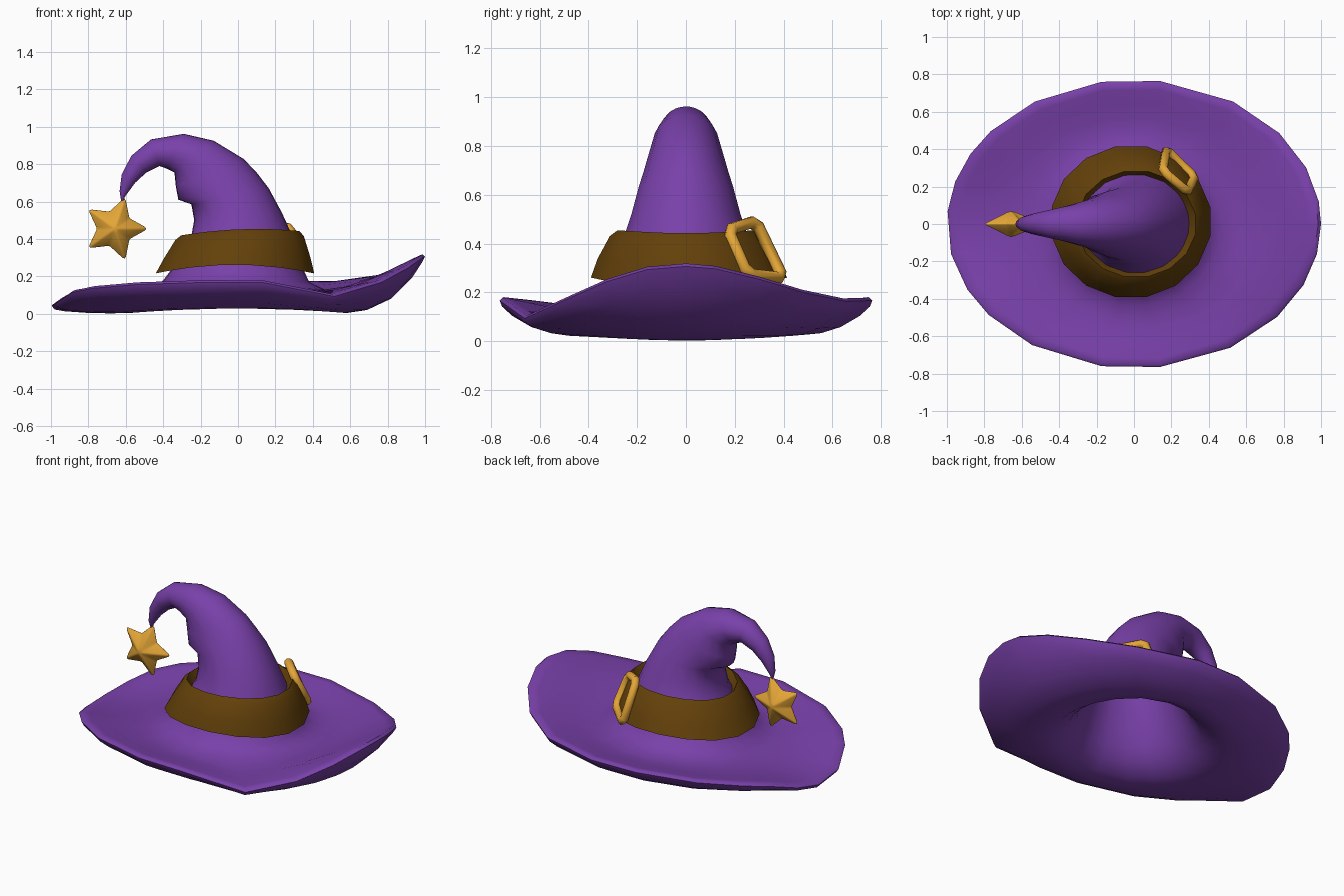
import bpy, bmesh, math
from mathutils import Vector

if "Cube" in bpy.data.objects:
    bpy.data.objects.remove(bpy.data.objects["Cube"])

def material(name, rgb):
    m = bpy.data.materials.new(name)
    m.diffuse_color = (*rgb, 1)
    m.use_nodes = True
    m.node_tree.nodes["Principled BSDF"].inputs["Base Color"].default_value = m.diffuse_color
    return m

PURPLE = material("purple felt", (0.190, 0.052, 0.40))
BROWN = material("brown leather", (0.125, 0.052, 0.003))
GOLD = material("gold metal", (0.78, 0.38, 0.038))

def finish(bm, name, mat, angle):
    bmesh.ops.recalc_face_normals(bm, faces=bm.faces)
    me = bpy.data.meshes.new(name)
    bm.to_mesh(me)
    bm.free()
    ob = bpy.data.objects.new(name, me)
    bpy.context.collection.objects.link(ob)
    me.materials.append(mat)
    smooth(ob, angle)
    return ob

def smooth(ob, angle):
    bpy.ops.object.select_all(action='DESELECT')
    ob.select_set(True)
    bpy.context.view_layer.objects.active = ob
    bpy.ops.object.shade_smooth_by_angle(angle=math.radians(angle))

def loft(rings, name, mat, closed=False, angle=50):
    """Skin a list of equal-length rings; cap the ends unless closed."""
    bm = bmesh.new()
    vs = [[bm.verts.new(p) for p in r] for r in rings]
    n = len(vs[0])
    pairs = list(zip(vs, vs[1:])) + ([(vs[-1], vs[0])] if closed else [])
    for a, b in pairs:
        for i in range(n):
            j = (i + 1) % n
            bm.faces.new((a[i], a[j], b[j], b[i]))
    if not closed:
        bm.faces.new(vs[0])
        bm.faces.new(vs[-1])
    return finish(bm, name, mat, angle)

def lerp_table(table, x):
    for (x0, y0), (x1, y1) in zip(table, table[1:]):
        if x <= x1:
            return y0 + (y1 - y0) * (x - x0) / (x1 - x0)
    return table[-1][1]

# Hat: bent cone and wavy brim as one hollow shell
ANG = [math.radians(d) for d in (0, 9, 23, 39, 58, 82, 100, 122, 140, 151, 163, 175, 192,
                                 207, 219, 237, 260, 278, 301, 320, 335, 348)]
# cone sections: left x, left z, right x, right z, half depth
CONE = [(-.612, .60, -.625, .605, .006), (-.605, .625, -.633, .655, .02),
        (-.55, .70, -.622, .745, .04), (-.49, .755, -.57, .845, .057),
        (-.42, .79, -.465, .932, .077), (-.385, .777, -.29, .962, .102),
        (-.34, .755, -.13, .925, .129), (-.333, .68, .03, .828, .155),
        (-.32, .61, .10, .755, .176), (-.25, .585, .165, .67, .195),
        (-.235, .50, .235, .54, .225), (-.25, .42, .28, .44, .255),
        (-.34, .26, .34, .26, .33), (-.40, .18, .38, .17, .38)]
# rim height by angle from the right-hand tip, in degrees; the front dips lower
FRONT = [(0, .318), (12, .305), (25, .255), (40, .18), (59, .105), (82, .178),
         (100, .18), (123, .168), (141, .148), (153, .125), (168, .065), (180, .05)]
BACK = [(0, .318), (12, .305), (23, .265), (39, .21), (58, .175)] + FRONT[5:]
# brim rows: x radius, y radius, rim share, extra height (fairly flat top, bowed underside)
TOP = [(.47, .44, 0, .085), (.56, .50, .1, .06), (.69, .57, .34, .037), (.82, .65, .64, .02),
       (.93, .725, .88, .008), (.985, .76, 1, 0)]
EDGE = [(1.0, .772, 1, -.012)]
UNDER = [(.985, .762, .97, -.033), (.93, .72, .68, -.038), (.82, .64, .29, -.04),
         (.69, .56, .07, -.04), (.58, .51, 0, -.037), (.49, .45, 0, -.02)]

def cone_ring(s, shrink=0.0):
    lo, hi = Vector((s[0], 0, s[1])), Vector((s[2], 0, s[3]))
    c, h = (lo + hi) / 2, (hi - lo) / 2
    h = h * (1 - shrink / h.length)
    return [c + h * math.cos(t) + Vector((0, (s[4] - shrink) * math.sin(t), 0)) for t in ANG]

def brim_ring(row):
    rx, ry, w, extra = row
    ring = []
    for t in ANG:
        base = 0.041 + 0.024 * math.sin(t) ** 2
        rim = lerp_table(BACK if math.sin(t) > 0 else FRONT,
                         math.degrees(math.acos(max(-1, min(1, math.cos(t))))))
        z = base + (rim - base) * w + extra
        ring.append(Vector((rx * math.cos(t), ry * math.sin(t), z)))
    return ring

# lower inside sections flare gently out to the underside of the brim
LINING = [(-.40, .085, .40, .085, .38), (-.34, .16, .34, .16, .33), (-.29, .26, .30, .26, .285)]
rings = [cone_ring(s) for s in CONE]
rings += [brim_ring(r) for r in TOP + EDGE + UNDER]
rings += [cone_ring(s) for s in LINING]
rings += [cone_ring(s, 0.03) for s in reversed(CONE[5:-2])]
loft(rings, "hat", PURPLE, angle=60)

# Band: flared leather ring, ends dipping slightly left and right
band = []
for rx, ry, f in [(.432, .41, 0), (.398, .377, .4), (.35, .32, .88), (.322, .287, 1),
                  (.285, .262, .75), (.345, .335, .1)]:
    ring = []
    for i in range(16):
        t = 2 * math.pi * (i + 0.5) / 16
        c = math.cos(t)
        bottom = .262 - .048 * c * c
        top = .452 - .022 * c * c + .012 * c
        ring.append((-.016 + .028 * f + rx * c, .012 * (1 - f) + ry * math.sin(t),
                     bottom + (top - bottom) * f))
    band.append(ring)
loft(band, "band", BROWN, closed=True)

# Buckle: rounded rectangular tube frame leaning on the band
corners = [Vector(p) for p in [(.285, .172, .455), (.155, .285, .492),
                               (.172, .398, .258), (.325, .25, .275)]]
path = []
for i, p in enumerate(corners):
    for q in (corners[i - 1], corners[(i + 1) % 4]):
        path.append(p + (q - p).normalized() * .026)
cu = bpy.data.curves.new("buckle", 'CURVE')
cu.dimensions = '3D'
cu.bevel_depth = .026
cu.bevel_resolution = 2
sp = cu.splines.new('POLY')
sp.points.add(len(path) - 1)
for pt, p in zip(sp.points, path):
    pt.co = (*p, 1)
sp.use_cyclic_u = True
buckle = bpy.data.objects.new("buckle", cu)
bpy.context.collection.objects.link(buckle)
bpy.ops.object.select_all(action='DESELECT')
buckle.select_set(True)
bpy.context.view_layer.objects.active = buckle
bpy.ops.object.convert(target='MESH')
buckle = bpy.context.object
buckle.data.materials.clear()
buckle.data.materials.append(GOLD)
smooth(buckle, 60)

# Star: puffy five-pointed charm hanging from the tip
bm = bmesh.new()
cx, cz = -.658, .455
rim = [bm.verts.new((cx + r * math.cos(a), 0, cz + r * math.sin(a)))
       for r, a in [((.186, .1)[k % 2], k * math.pi / 5) for k in range(10)]]
for y in (-.076, .076):
    mid = bm.verts.new((cx, y, cz))
    for k in range(10):
        bm.faces.new((rim[k], rim[(k + 1) % 10], mid))
bmesh.ops.recalc_face_normals(bm, faces=bm.faces)
bmesh.ops.bevel(bm, geom=bm.edges[:], offset=.009, segments=2, profile=.5, affect='EDGES')
finish(bm, "star_charm", GOLD, 75)
